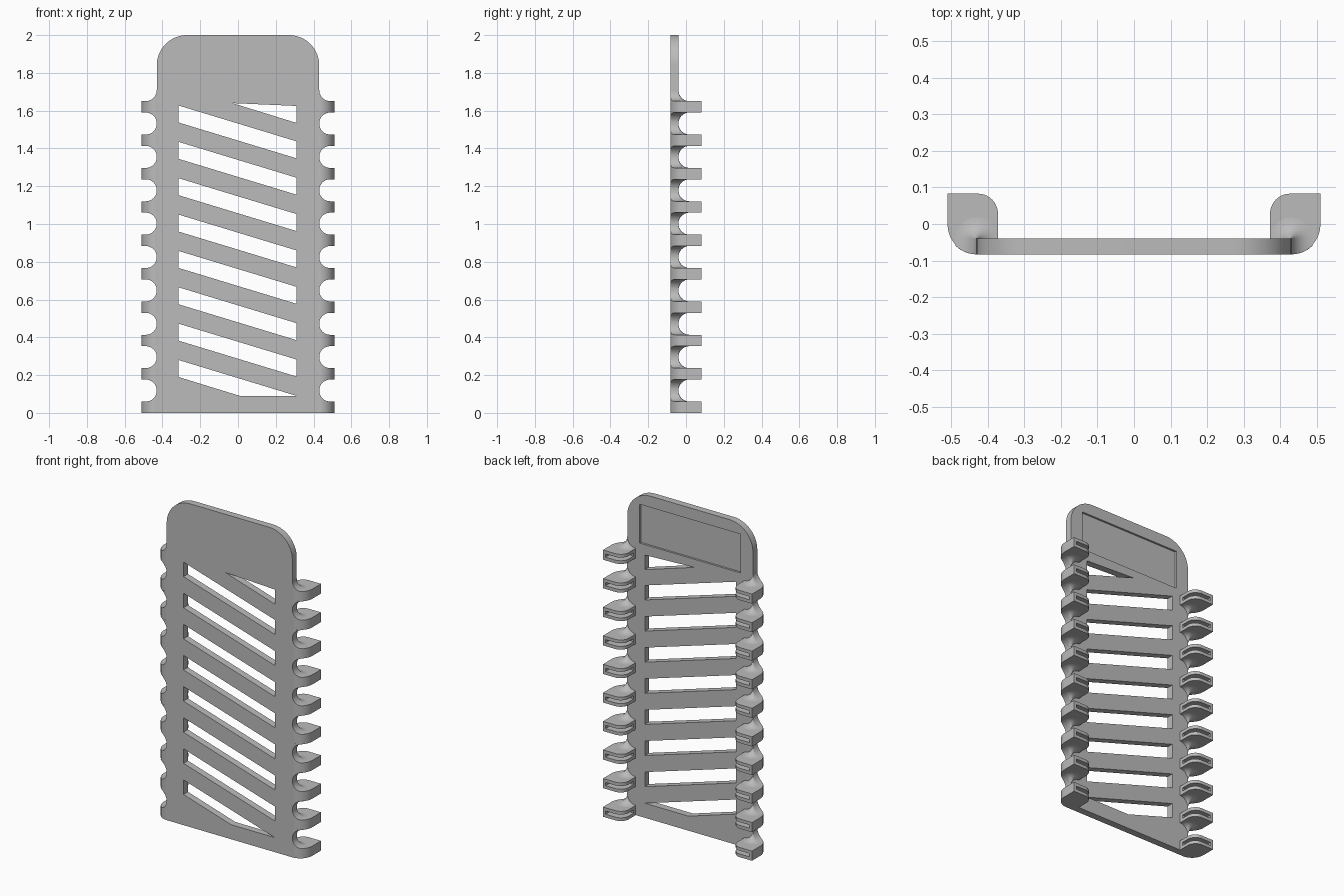
import bpy, bmesh
from math import sin, cos, asin, pi, radians

if "Cube" in bpy.data.objects:
    bpy.data.objects.remove(bpy.data.objects["Cube"], do_unlink=True)

FRONT, BACK = -0.083, -0.04      # plate faces in y
EDGE, OUT = 0.43, 0.083          # plate half width, overhang of the teeth
TEETH, PITCH, TOOTH = 10, 0.1767, 0.06
GAP = (PITCH - TOOTH) / 2        # scallop radius

grey = bpy.data.materials.new("light_grey")
grey.use_nodes = True
grey.diffuse_color = (0.5, 0.5, 0.5, 1)
grey.node_tree.nodes["Principled BSDF"].inputs["Base Color"].default_value = grey.diffuse_color


def arc(cx, cy, r, a0, a1, n=10):
    angles = [radians(a0 + (a1 - a0) * i / n) for i in range(n + 1)]
    return [(cx + r * cos(a), cy + r * sin(a)) for a in angles]


def loft(bm, rings):
    """Skin a list of equal-length point rings and cap both ends."""
    loops = [[bm.verts.new(p) for p in ring] for ring in rings]
    n = len(loops[0])
    for a, b in zip(loops, loops[1:]):
        for i in range(n):
            j = (i + 1) % n
            bm.faces.new((a[i], a[j], b[j], b[i]))
    bm.faces.new(loops[0])
    bm.faces.new(loops[-1])


def slab_z(bm, outline, z0, z1):
    loft(bm, [[(x, y, z) for x, y in outline] for z in (z0, z1)])


def slab_y(bm, outline, y0, y1):
    loft(bm, [[(x, y, z) for x, z in outline] for y in (y0, y1)])


def make(name, bm):
    bmesh.ops.recalc_face_normals(bm, faces=bm.faces)
    mesh = bpy.data.meshes.new(name)
    bm.to_mesh(mesh)
    bm.free()
    mesh.materials.append(grey)
    obj = bpy.data.objects.new(name, mesh)
    bpy.context.collection.objects.link(obj)
    return obj


def smooth(obj):
    bpy.ops.object.select_all(action="DESELECT")
    obj.select_set(True)
    bpy.context.view_layer.objects.active = obj
    bpy.ops.object.shade_smooth_by_angle(angle=radians(35))


# Back plate with rounded top corners
bm = bmesh.new()
R = 0.16
outline = [(-EDGE, 0), (EDGE, 0)]
outline += arc(EDGE - R, 2 - R, R, 0, 90, 16) + arc(R - EDGE, 2 - R, R, 90, 180, 16)
slab_y(bm, outline, FRONT, BACK)
plate = make("back_plate", bm)

# Cutters: slanted windows and the shallow label recess
bm = bmesh.new()
L, W, DROP, TALL, STEP = -0.315, 0.31, 0.19, 0.09, 0.1925
for k in range(8):
    z = 0.19 + k * STEP
    if k:
        window = [(L, z), (W, z - DROP), (W, z - DROP + TALL), (L, z + TALL)]
    else:
        window = [(L, z), (0.01, TALL), (W, TALL), (L, z + TALL)]
    slab_y(bm, window, -0.2, 0.2)
slab_y(bm, [(-0.03, 1.64), (W, 1.535), (W, 1.625)], -0.2, 0.2)
slab_y(bm, [(-0.345, 1.69), (0.345, 1.69), (0.345, 1.93), (-0.345, 1.93)], BACK - 0.012, 0.1)
cutter = make("cutter", bm)
cutter.hide_render = True

cut = plate.modifiers.new("cut", "BOOLEAN")
cut.operation, cut.solver, cut.object = "DIFFERENCE", "EXACT", cutter
bpy.context.view_layer.objects.active = plate
bpy.ops.object.modifier_apply(modifier="cut")
bpy.data.objects.remove(cutter, do_unlink=True)
smooth(plate)

# Side teeth: two lips joined by an outer wall, leaving a slot between them
x_in, x_out, y_end = 0.372, EDGE + OUT - 0.003, 0.083
front_curve = arc(EDGE, 0, x_out - EDGE, 0, -90)
front_curve = [(x, y * OUT / (x_out - EDGE)) for x, y in front_curve]
lip = [(x_in, -0.06)] + arc(x_in + 0.055, y_end - 0.055, 0.055, 180, 90) + [(x_out, y_end)] + front_curve
wall = [(x_in, -0.06), (x_in, -0.02), (x_out - 0.018, -0.02), (x_out - 0.018, y_end), (x_out, y_end)] + front_curve
bm = bmesh.new()
for i in range(TEETH):
    z = i * PITCH
    slab_z(bm, lip, z, z + 0.02)
    slab_z(bm, wall, z + 0.02, z + 0.04)
    slab_z(bm, lip, z + 0.04, z + TOOTH)
teeth = make("side_teeth", bm)

# Flared necks that blend each tooth into the plate edge
bm = bmesh.new()
for i in range(TEETH):
    middle = i * PITCH + TOOTH + GAP
    rings = []
    for k in range(17 if i < TEETH - 1 else 9):
        a = -pi / 2 + pi * k / 16
        e = max(GAP * (1 - cos(a)), 0.001)
        end = asin(e / OUT) * 180 / pi - 90
        ring = [(EDGE - e, -0.06)] + arc(EDGE, BACK, e, 180, 0) + arc(EDGE, 0, OUT, end, -90)
        rings.append([(x, y, middle + GAP * sin(a)) for x, y in ring])
    loft(bm, rings)
necks = make("tooth_necks", bm)

for obj in (teeth, necks):
    smooth(obj)
    obj.modifiers.new("both_sides", "MIRROR").use_axis = (True, False, False)
